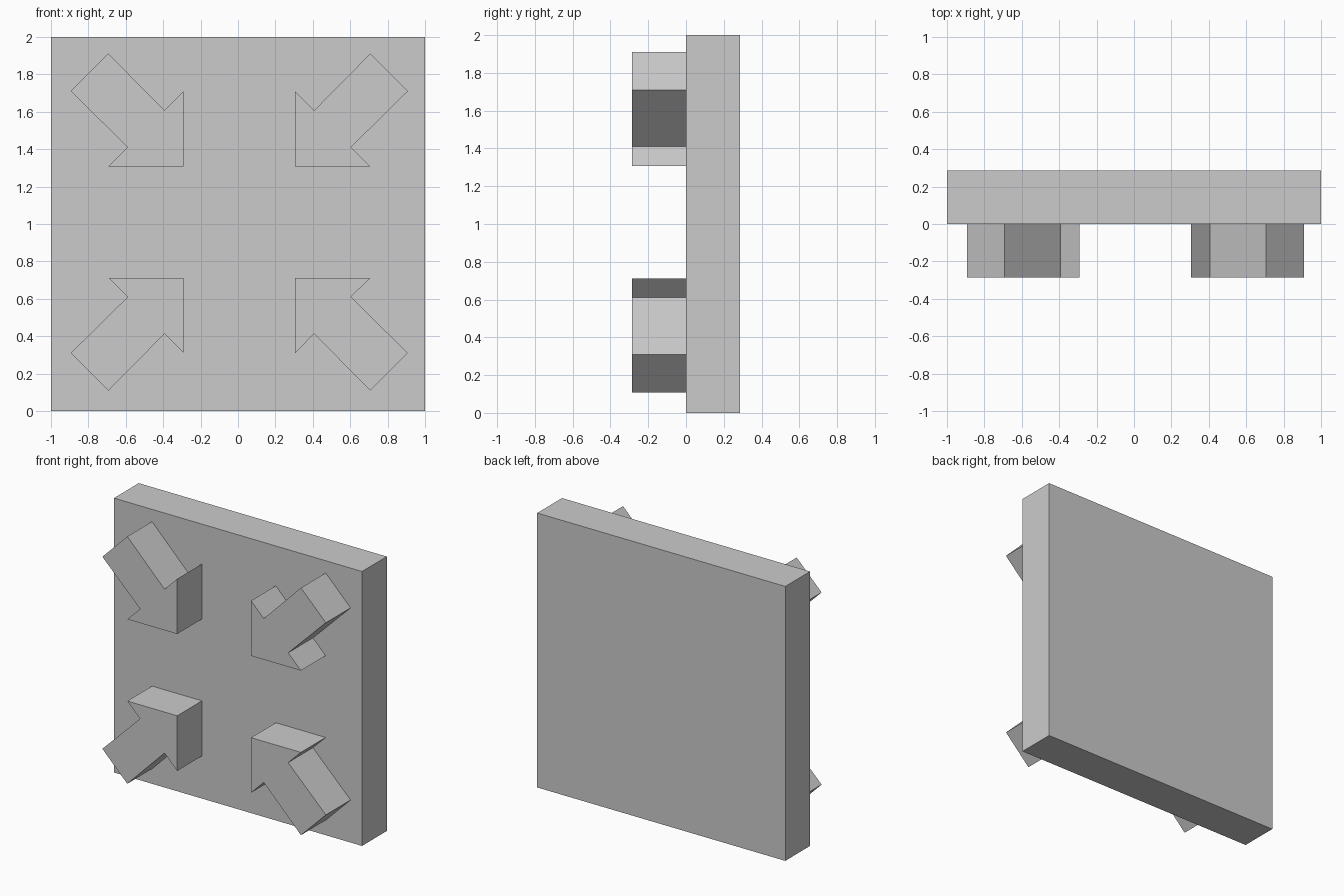
import bpy
import bmesh

cube = bpy.data.objects.get("Cube")
if cube:
    bpy.data.objects.remove(cube, do_unlink=True)

GREY = (0.6, 0.6, 0.6, 1)
grey = bpy.data.materials.new("light_grey")
grey.use_nodes = True
grey.diffuse_color = GREY
grey.node_tree.nodes["Principled BSDF"].inputs["Base Color"].default_value = GREY

DEPTH = 0.285


def extruded(name, outline, y_front, y_back):
    """Extrude an outline of (x, z) points along y."""
    bm = bmesh.new()
    face = bm.faces.new([bm.verts.new((x, y_front, z)) for x, z in outline])
    result = bmesh.ops.extrude_face_region(bm, geom=[face])
    moved = [v for v in result["geom"] if isinstance(v, bmesh.types.BMVert)]
    bmesh.ops.translate(bm, verts=moved, vec=(0, y_back - y_front, 0))
    bmesh.ops.recalc_face_normals(bm, faces=bm.faces)
    mesh = bpy.data.meshes.new(name)
    bm.to_mesh(mesh)
    bm.free()
    mesh.materials.append(grey)
    obj = bpy.data.objects.new(name, mesh)
    bpy.context.collection.objects.link(obj)
    return obj


# Square back plate
extruded("back_plate", [(-1, 0), (1, 0), (1, 2), (-1, 2)], 0, DEPTH)

# Arrow outline, symmetric about the diagonal and pointing to the centre
half = [(0.7, 0.298), (0.597, 0.4), (0.901, 0.7)]
arrow = [(0.298, 0.298)] + half + [(v, u) for u, v in reversed(half)]

# Four raised arrows, one in each corner
CENTRE_X, CENTRE_Z = 0.007, 1.01
for side, sx in (("left", 1), ("right", -1)):
    for level, sz in (("upper", 1), ("lower", -1)):
        outline = [(CENTRE_X + sx * u, CENTRE_Z + sz * v) for u, v in arrow]
        extruded(f"{level}_{side}_arrow", outline, -DEPTH, 0)
